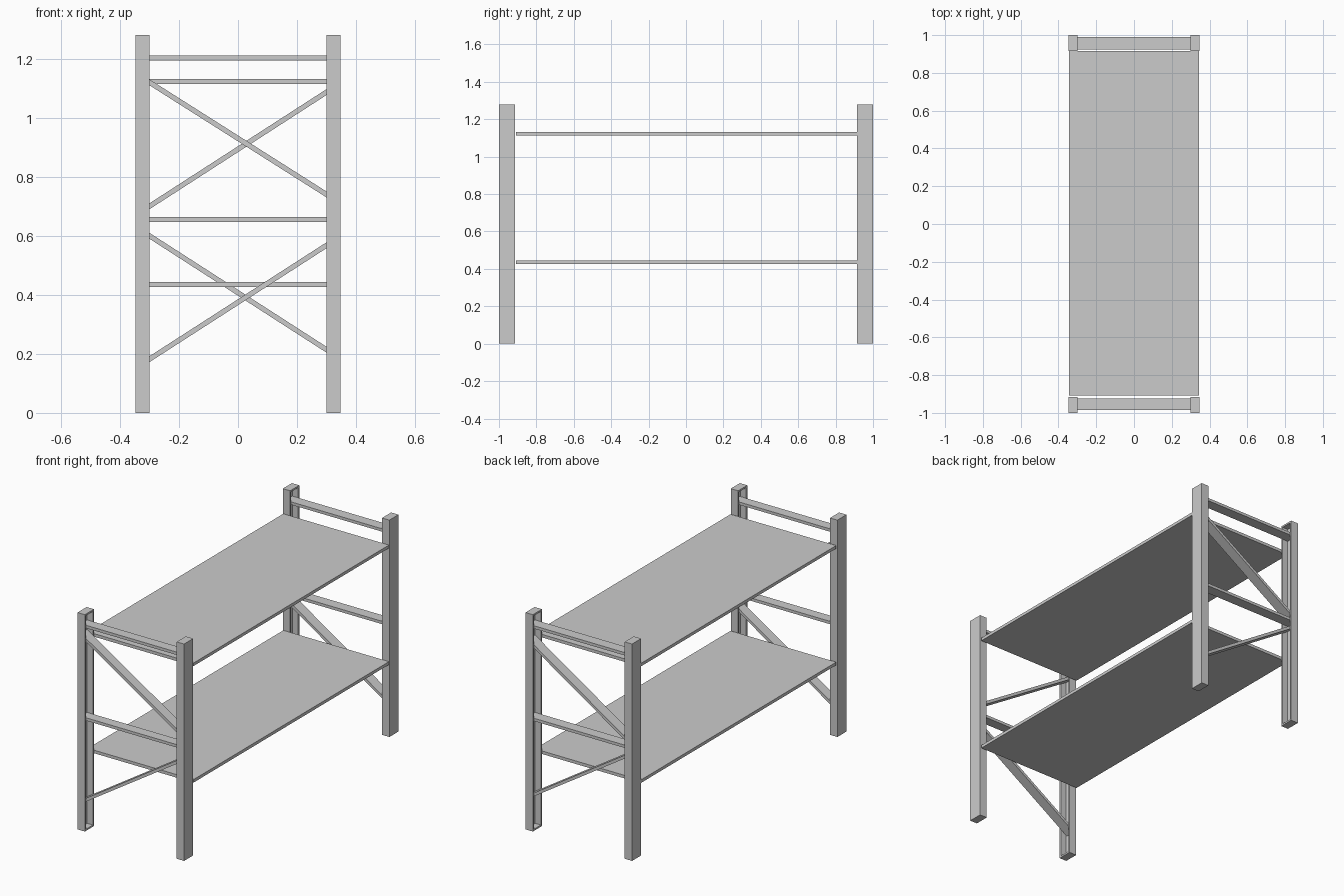
import bpy, bmesh
from mathutils import Vector

if "Cube" in bpy.data.objects:
    bpy.data.objects.remove(bpy.data.objects["Cube"])

POST_IN, POST_OUT = 0.30, 0.348      # post extent in |x|
POST_Y0, POST_Y1 = 0.915, 1.0        # post extent in |y|
HEIGHT = 1.28
WALL = 0.010                         # channel wall thickness
REACH = POST_OUT - WALL              # bars run into the channels


def finish(name, bm):
    bmesh.ops.recalc_face_normals(bm, faces=bm.faces)
    mesh = bpy.data.meshes.new(name)
    bm.to_mesh(mesh)
    bm.free()
    obj = bpy.data.objects.new(name, mesh)
    bpy.context.collection.objects.link(obj)
    return obj


def box_bm(lo, hi):
    lo, hi = Vector(lo), Vector(hi)
    bm = bmesh.new()
    bmesh.ops.create_cube(bm, size=1)
    for v in bm.verts:
        v.co = (lo + hi) / 2 + v.co * (hi - lo)
    return bm


def post(name, sx, sy):
    """Upright with a channel recessed into its inward-facing side."""
    xs = sorted((sx * POST_IN, sx * POST_OUT))
    ys = sorted((sy * POST_Y0, sy * POST_Y1))
    bm = box_bm((xs[0], ys[0], 0), (xs[1], ys[1], HEIGHT))
    bm.normal_update()
    face = min(bm.faces, key=lambda f: f.normal.x * sx)
    bmesh.ops.inset_region(bm, faces=[face], thickness=WALL, use_even_offset=True)
    inner = bmesh.ops.extrude_discrete_faces(bm, faces=[face])["faces"][0]
    bmesh.ops.translate(bm, verts=inner.verts,
                        vec=(sx * (POST_OUT - POST_IN - WALL), 0, 0))
    finish(name, bm)


def brace(name, y, width, z_left, z_right, tall=0.020):
    """Sloping flat bar; heights are given at x = -0.3 and x = 0.3."""
    slope = (z_right - z_left) / 0.6
    mid = (z_left + z_right) / 2
    bm = box_bm((-REACH, y - width / 2, -tall / 2), (REACH, y + width / 2, tall / 2))
    for v in bm.verts:
        v.co.z += mid + slope * v.co.x
    finish(name, bm)


# four channel posts
for end, sy in (("front", -1), ("back", 1)):
    for side, sx in (("left", -1), ("right", 1)):
        post(f"{end}_{side}_post", sx, sy)

# end frames: two level rails and two zigzag braces each
ENDS = {
    "front": (-0.954, 0.060, (1.120, 0.740), (0.182, 0.568)),
    "back": (0.957, 0.064, (0.700, 1.087), (0.600, 0.214)),
}
for end, (y, width, upper, lower) in ENDS.items():
    for level, z in (("top", 1.202), ("middle", 0.656)):
        brace(f"{end}_{level}_rail", y, width, z, z, 0.017)
    brace(f"{end}_upper_brace", y, width, *upper)
    brace(f"{end}_lower_brace", y, width, *lower)

# two flat shelves between the end frames
for level, z in (("lower", 0.435), ("upper", 1.123)):
    finish(f"{level}_shelf", box_bm((-0.345, -0.908, z - 0.009), (0.345, 0.916, z + 0.009)))
